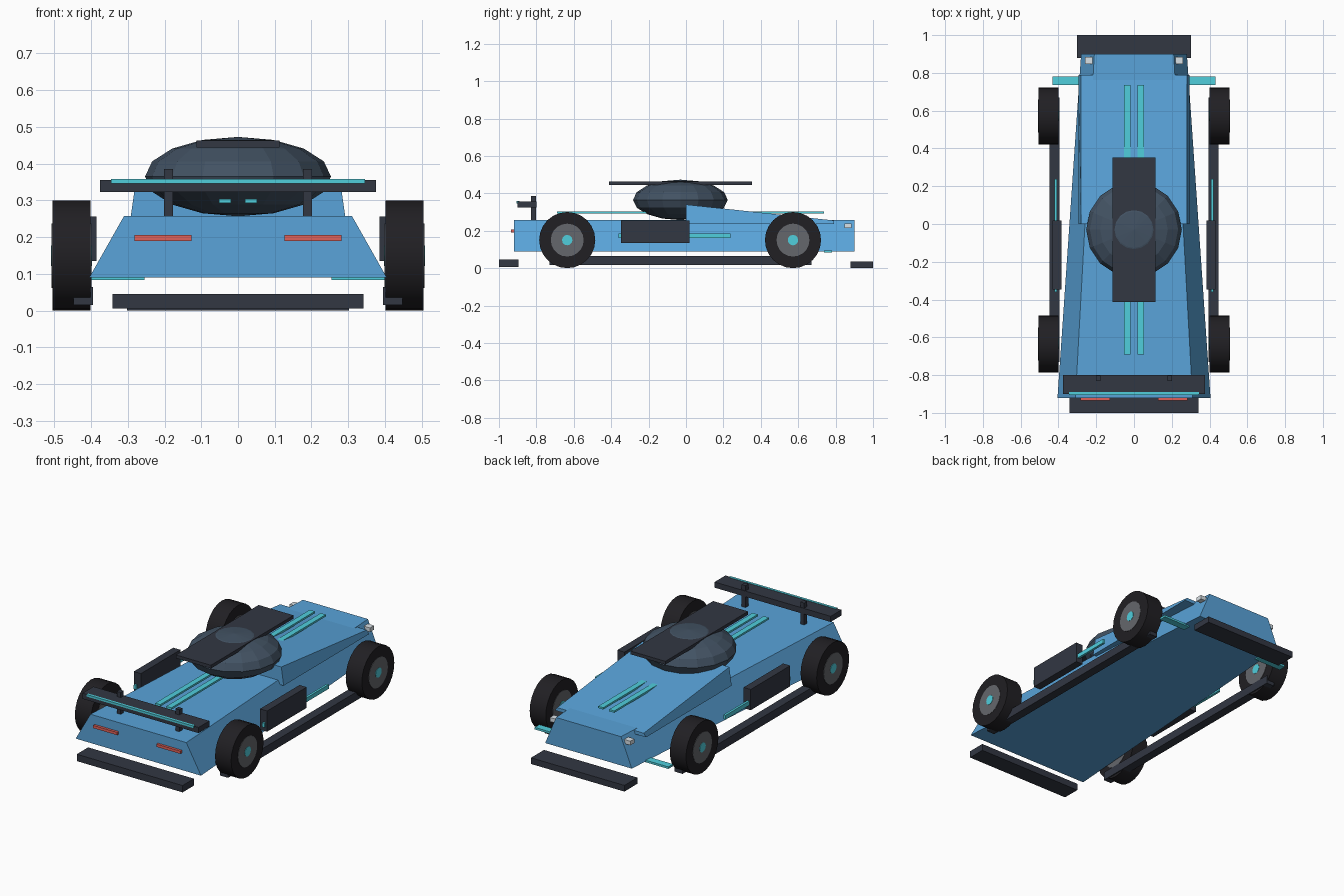
import bpy, bmesh, math

if "Cube" in bpy.data.objects:
    bpy.data.objects.remove(bpy.data.objects["Cube"])


def material(name, rgb):
    m = bpy.data.materials.new(name)
    m.diffuse_color = (*rgb, 1)
    m.use_nodes = True
    m.node_tree.nodes["Principled BSDF"].inputs["Base Color"].default_value = m.diffuse_color
    return m


BLUE = material("body_blue", (0.10, 0.37, 0.70))
DARK = material("dark_trim", (0.032, 0.038, 0.055))
GLASS = material("canopy_glass", (0.055, 0.085, 0.125))
TIRE = material("rubber", (0.015, 0.014, 0.017))
RIM = material("rim_grey", (0.13, 0.135, 0.15))
CYAN = material("cyan_glow", (0.08, 0.62, 0.72))
RED = material("red_lamp", (0.75, 0.12, 0.10))
LAMP = material("clear_lamp", (0.70, 0.76, 0.80))


def add(name, bm, mat):
    bmesh.ops.recalc_face_normals(bm, faces=bm.faces)
    me = bpy.data.meshes.new(name)
    bm.to_mesh(me)
    bm.free()
    ob = bpy.data.objects.new(name, me)
    bpy.context.collection.objects.link(ob)
    me.materials.append(mat)
    return ob


def loft(name, sections, mat):
    """Trapezoid sections along y: (y, z_low, z_high, half_low, half_high)."""
    bm = bmesh.new()
    rings = [[bm.verts.new(p) for p in ((-a, y, z0), (a, y, z0), (b, y, z1), (-b, y, z1))]
             for y, z0, z1, a, b in sections]
    for r, s in zip(rings, rings[1:]):
        for i in range(4):
            j = (i + 1) % 4
            bm.faces.new((r[i], r[j], s[j], s[i]))
    bm.faces.new(rings[0])
    bm.faces.new(rings[-1])
    return add(name, bm, mat)


def box(name, x, y, z, mat):
    """Box from (min, max) ranges."""
    bm = bmesh.new()
    bmesh.ops.create_cube(bm, size=1)
    for v in bm.verts:
        v.co = [(r[0] + r[1]) / 2 + c * (r[1] - r[0]) for c, r in zip(v.co, (x, y, z))]
    return add(name, bm, mat)


def pair(name, x, y, z, mat):
    """Mirrored left and right boxes."""
    box("right_" + name, x, y, z, mat)
    box("left_" + name, (-x[1], -x[0]), y, z, mat)


def disc(name, loc, radius, width, sides, mat):
    bpy.ops.mesh.primitive_cylinder_add(vertices=sides, radius=radius, depth=width,
                                        location=loc, rotation=(0, math.pi / 2, 0))
    ob = bpy.context.object
    ob.name = name
    ob.data.materials.append(mat)
    bpy.ops.object.shade_smooth_by_angle(angle=math.radians(30))


# Main body and raised wedge deck
loft("body", [(-0.92, 0.09, 0.258, 0.405, 0.31), (0.90, 0.09, 0.258, 0.28, 0.21)], BLUE)
loft("wedge_deck", [(0.0, 0.235, 0.34, 0.295, 0.28), (0.79, 0.235, 0.255, 0.295, 0.28)], BLUE)

# Faceted canopy with roof panel
bm = bmesh.new()
bmesh.ops.create_uvsphere(bm, u_segments=16, v_segments=8, radius=1)
bmesh.ops.scale(bm, vec=(0.253, 0.253, 0.108), verts=bm.verts)
bmesh.ops.translate(bm, vec=(0, -0.03, 0.365), verts=bm.verts)
add("canopy", bm, GLASS)
box("roof_panel", (-0.113, 0.113), (-0.412, 0.352), (0.444, 0.463), DARK)

# Bumper blades
box("front_splitter", (-0.342, 0.342), (-1.0, -0.895), (0.006, 0.046), DARK)
box("rear_splitter", (-0.302, 0.302), (0.88, 1.0), (0.0, 0.036), DARK)

# Wing on two struts
box("wing", (-0.375, 0.375), (-0.90, -0.80), (0.323, 0.356), DARK)
box("wing_strip", (-0.345, 0.345), (-0.905, -0.89), (0.346, 0.358), CYAN)
pair("wing_strut", (0.177, 0.202), (-0.83, -0.803), (0.25, 0.386), DARK)

# Sills, side pods, accent bars and canards
pair("sill", (0.395, 0.447), (-0.73, 0.67), (0.016, 0.065), DARK)
pair("side_pod", (0.385, 0.431), (-0.347, 0.018), (0.135, 0.256), DARK)
pair("side_accent", (0.408, 0.422), (-0.36, 0.237), (0.161, 0.186), CYAN)
pair("deck_stripe", (0.019, 0.052), (-0.69, 0.737), (0.293, 0.304), CYAN)
pair("canard", (0.255, 0.432), (0.737, 0.78), (0.083, 0.095), CYAN)

# Lamps
pair("red_lamp", (0.127, 0.282), (-0.935, -0.91), (0.19, 0.206), RED)
pair("clear_lamp", (0.22, 0.26), (0.848, 0.885), (0.215, 0.239), LAMP)

# Wheels
for side, x in (("right", 0.453), ("left", -0.453)):
    for end, y in (("front", -0.635), ("rear", 0.572)):
        for part, r, w, n, mat in (("tire", 0.15, 0.104, 24, TIRE),
                                   ("rim", 0.088, 0.108, 20, RIM),
                                   ("hub", 0.028, 0.112, 12, CYAN)):
            disc(f"{end}_{side}_{part}", (x, y, 0.15), r, w, n, mat)
